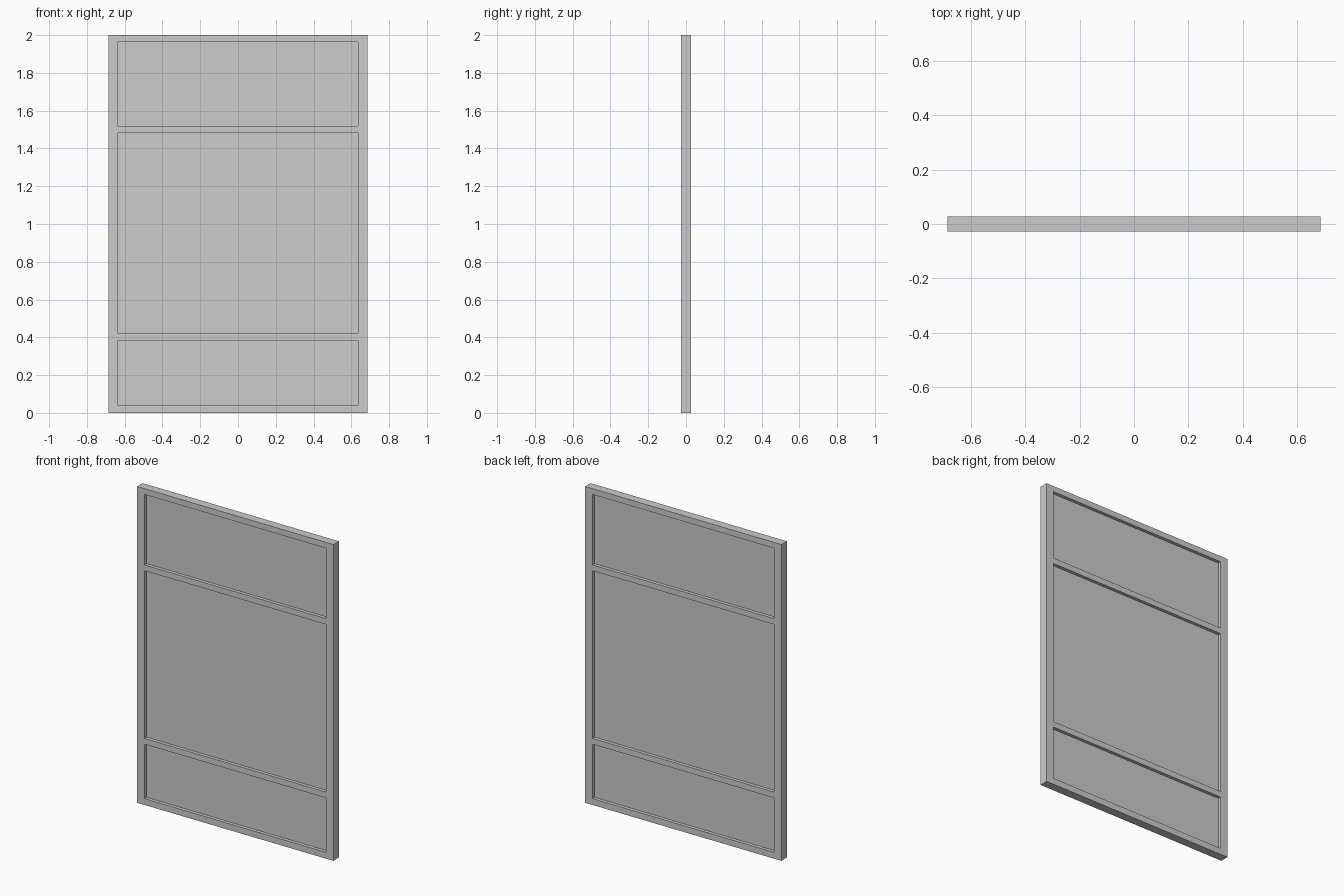
import bpy
import bmesh

cube = bpy.data.objects.get("Cube")
if cube:
    bpy.data.objects.remove(cube, do_unlink=True)

# Overall sizes
HALF_W, HALF_OPEN = 0.686, 0.634
FRAME_T, PANEL_T = 0.055, 0.013
OPENINGS = {
    "lower_panel": (0.04, 0.384),
    "middle_panel": (0.421, 1.481),
    "upper_panel": (1.518, 1.963),
}
HEIGHT = 2.0

grey = bpy.data.materials.new("plain_grey")
grey.use_nodes = True
colour = (0.604, 0.604, 0.604, 1)
grey.diffuse_color = colour
grey.node_tree.nodes["Principled BSDF"].inputs["Base Color"].default_value = colour


def add_object(name, bm):
    mesh = bpy.data.meshes.new(name)
    bmesh.ops.recalc_face_normals(bm, faces=bm.faces)
    bm.to_mesh(mesh)
    bm.free()
    mesh.materials.append(grey)
    obj = bpy.data.objects.new(name, mesh)
    bpy.context.collection.objects.link(obj)
    return obj


def slab(name, xs, zs, thickness, is_hole=lambda i, j: False):
    """Grid of cells in the xz plane, minus the holes, extruded along y."""
    bm = bmesh.new()
    rows = [[bm.verts.new((x, -thickness / 2, z)) for x in xs] for z in zs]
    for j in range(len(zs) - 1):
        for i in range(len(xs) - 1):
            if not is_hole(i, j):
                bm.faces.new((rows[j][i], rows[j][i + 1],
                              rows[j + 1][i + 1], rows[j + 1][i]))
    bmesh.ops.delete(bm, geom=[v for v in bm.verts if not v.link_faces],
                     context='VERTS')
    result = bmesh.ops.extrude_face_region(bm, geom=bm.faces[:])
    moved = [g for g in result["geom"] if isinstance(g, bmesh.types.BMVert)]
    bmesh.ops.translate(bm, verts=moved, vec=(0, thickness, 0))
    # Merge coplanar cells so that no seams remain
    bmesh.ops.dissolve_limit(bm, angle_limit=0.01, verts=bm.verts[:],
                             edges=bm.edges[:])
    return add_object(name, bm)


# Frame with two stiles and four rails
levels = [0.0] + [z for span in OPENINGS.values() for z in span] + [HEIGHT]
slab("frame", (-HALF_W, -HALF_OPEN, HALF_OPEN, HALF_W), levels, FRAME_T,
     lambda i, j: i == 1 and j % 2 == 1)

# Thin panels recessed on both sides
for name, span in OPENINGS.items():
    slab(name, (-HALF_OPEN, HALF_OPEN), span, PANEL_T)
